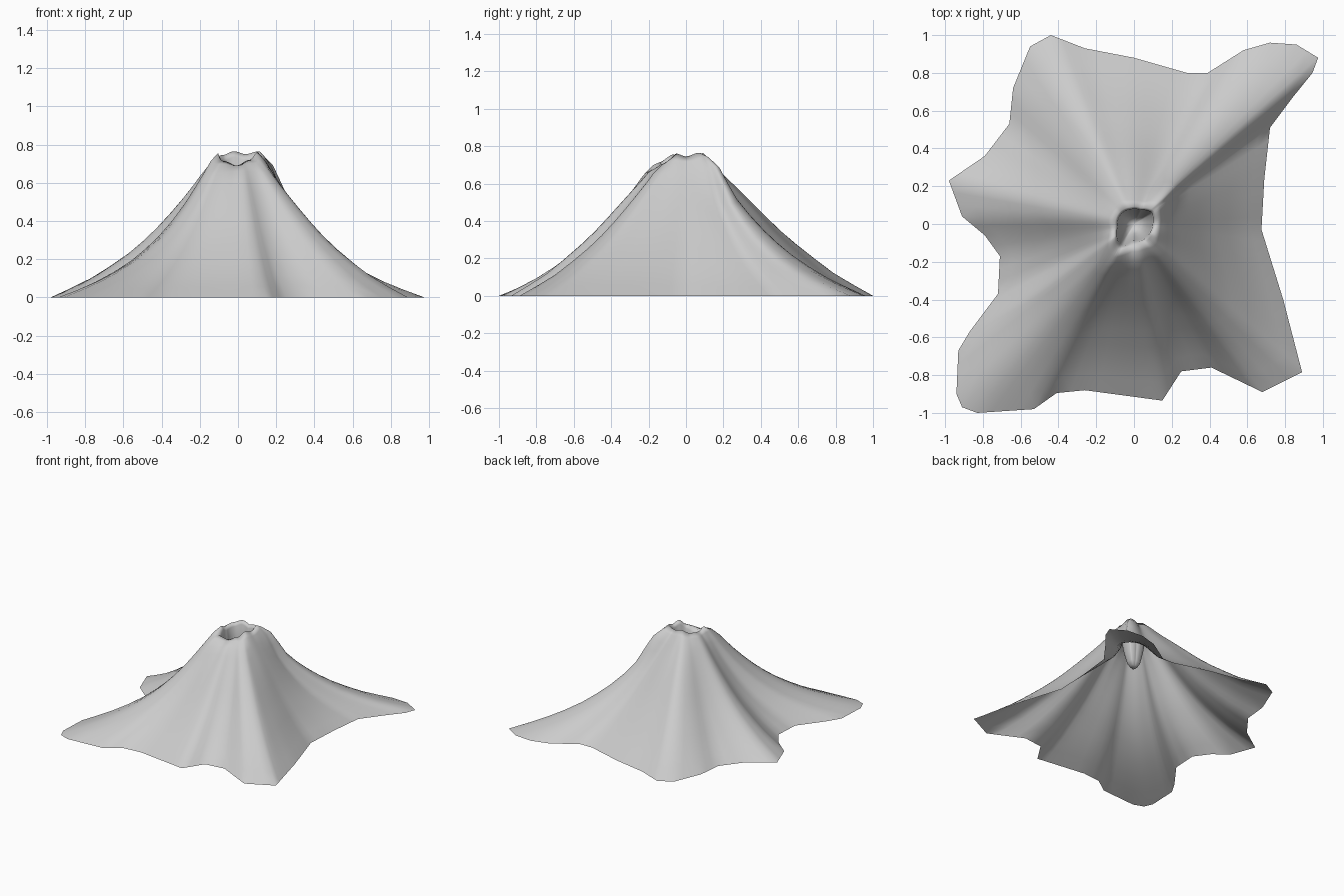
import bpy, bmesh, math
from mathutils import Vector

if "Cube" in bpy.data.objects:
    bpy.data.objects.remove(bpy.data.objects["Cube"])

# Ragged foot outline on the ground (x, y), clockwise seen from above
FOOT = [(-.44, 1), (-.26, .93), (0, .88), (.28, .8), (.39, .8), (.58, .92), (.72, .96),
        (.86, .95), (.975, .88), (.945, .8), (.84, .67), (.72, .51), (.69, .24), (.675, -.03),
        (.79, -.4), (.89, -.785), (.68, -.89), (.41, -.76), (.25, -.78), (.15, -.935),
        (-.26, -.88), (-.41, -.895), (-.53, -.98), (-.83, -1), (-.91, -.97), (-.94, -.9),
        (-.93, -.67), (-.87, -.57), (-.72, -.37), (-.71, -.17), (-.79, -.06), (-.91, .04),
        (-.98, .23), (-.79, .36), (-.66, .53), (-.64, .72), (-.55, .94)]
# Uneven crater rim (x, y, z)
RIM = [(.115, 0, .745), (.11, .07, .765), (.04, .085, .75), (-.02, .09, .765), (-.08, .06, .745),
       (-.1, -.02, .735), (-.105, -.07, .755), (-.08, -.14, .715), (-.01, -.11, .69),
       (.06, -.095, .72), (.1, -.05, .76)]
# Slope rings: fraction from rim to foot, height on straight flanks, height on hollow flanks
SLOPE = [(.045, .715, .7), (.11, .665, .62), (.16, .62, .55), (.22, .57, .47), (.3, .5, .38),
         (.39, .42, .295), (.47, .35, .235), (.56, .28, .175), (.67, .2, .12),
         (.78, .122, .075), (.89, .06, .036), (1, 0, 0)]
# How hollow the flank is, by compass angle in degrees
HOLLOW = [(0, .1), (25, .45), (42, .9), (65, .3), (90, 0), (113, 0), (140, .2), (167, .5),
          (195, .3), (222, 1), (240, .5), (262, .1), (280, .05), (300, .2), (319, .3),
          (345, .1), (360, .1)]
# Crater pocket rings: radius scale, height
POCKET = [(.8, .64), (.72, .58), (.6, .52), (.45, .46), (.27, .43)]

def angle(p):
    return math.atan2(p[1], p[0]) % math.tau

def rim_at(a):
    """Rim point at an angle, eased between the listed points."""
    pts = sorted(RIM, key=angle)
    for p, q in zip(pts, pts[1:] + pts[:1]):
        span = (angle(q) - angle(p)) % math.tau
        d = (a - angle(p)) % math.tau
        if d <= span:
            f = d / span
            r = math.hypot(p[0], p[1]) * (1 - f) + math.hypot(q[0], q[1]) * f
            s = f * f * (3 - 2 * f)
            return Vector((r * math.cos(a), r * math.sin(a), p[2] * (1 - s) + q[2] * s))

def hollow_at(a):
    for (a0, k0), (a1, k1) in zip(HOLLOW, HOLLOW[1:]):
        if a <= a1:
            return k0 + (k1 - k0) * (a - a0) / (a1 - a0)

def soften(vals, times):
    n = len(vals)
    for _ in range(times):
        vals = [vals[i] * .5 + (vals[i - 1] + vals[(i + 1) % n]) * .25 for i in range(n)]
    return vals

# Split each foot edge so the columns are even
foot = []
for p, q in zip(FOOT, FOOT[1:] + FOOT[:1]):
    a, b = Vector((*p, 0)), Vector((*q, 0))
    k = max(1, round((b - a).length / .07))
    foot += [a.lerp(b, i / k) for i in range(k)]
foot.reverse()
bearing = [angle(p) for p in foot]
rim = [rim_at(a) for a in bearing]
hollow = soften([hollow_at(math.degrees(a)) for a in bearing], 2)
smooth_foot = soften(foot, 4)

# Rings from the pocket floor, over the rim, down to the foot
rings = [[Vector((p.x * s, p.y * s, z)) for p in rim] for s, z in reversed(POCKET)]
rings.append([Vector((p.x * .86, p.y * .86, p.z - .03)) for p in rim])
rings.append(rim)
for u, z_straight, z_hollow in SLOPE:
    ring = []
    for r, f, sf, k, a in zip(rim, foot, smooth_foot, hollow, bearing):
        p = r.lerp(sf.lerp(f, u ** 2), u)
        p.z = z_straight * (1 - k) + z_hollow * k
        if u < .1:
            p.z = p.z * .5 + (r.z - .025) * .5
        # shoulder high on the back right ridge
        if u < .5:
            p.z += .065 * math.exp(-((u - .115) / .07) ** 2 - ((math.degrees(a) - 42) / 16) ** 2)
        ring.append(p)
    rings.append(ring)

bm = bmesh.new()
grid = [[bm.verts.new(p) for p in ring] for ring in rings]
n = len(foot)
for lo, hi in zip(grid, grid[1:]):
    for i in range(n):
        j = (i + 1) % n
        bm.faces.new((lo[i], hi[i], hi[j], lo[j]))
tip = bm.verts.new((0, 0, .42))
for i in range(n):
    bm.faces.new((tip, grid[0][i], grid[0][(i + 1) % n]))
mesh = bpy.data.meshes.new("volcano")
bm.to_mesh(mesh)
bm.free()
mesh.shade_smooth()
bpy.context.collection.objects.link(bpy.data.objects.new("volcano", mesh))
